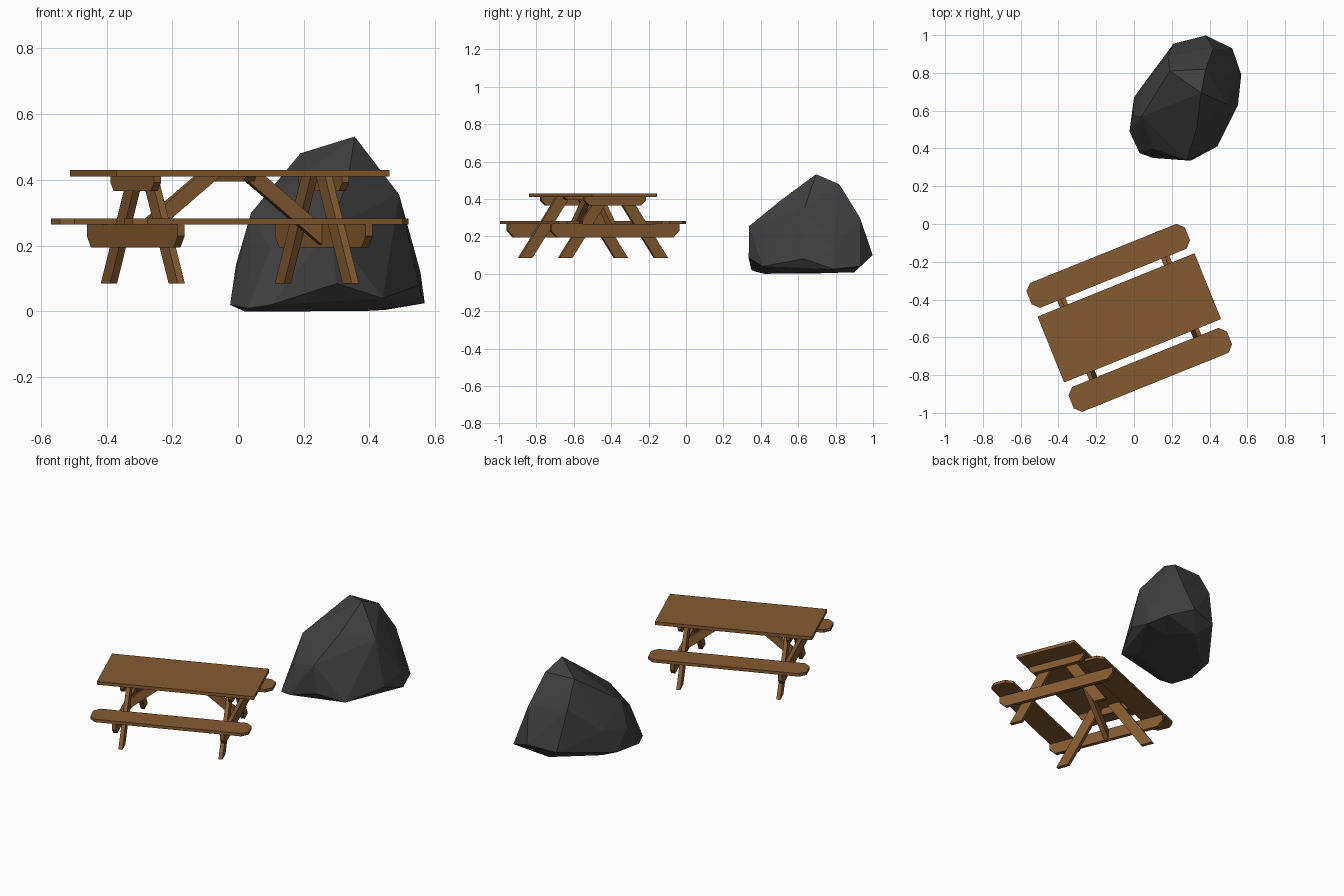
import bpy, bmesh, math
from mathutils import Matrix, Vector

if "Cube" in bpy.data.objects:
    bpy.data.objects.remove(bpy.data.objects["Cube"])


def material(name, rgb):
    m = bpy.data.materials.new(name)
    m.diffuse_color = (*rgb, 1)
    m.use_nodes = True
    m.node_tree.nodes["Principled BSDF"].inputs["Base Color"].default_value = m.diffuse_color
    return m


WOOD = material("brown wood", (0.235, 0.105, 0.03))
STONE = material("dark grey stone", (0.052, 0.052, 0.053))

# Table's own frame: u along the top, v across it, z up
TABLE = Matrix.Translation((-0.025, -0.497, 0)) @ Matrix.Rotation(math.radians(22), 4, 'Z')


def finish(name, bm, mat):
    bmesh.ops.recalc_face_normals(bm, faces=bm.faces)
    me = bpy.data.meshes.new(name)
    bm.to_mesh(me)
    bm.free()
    me.materials.append(mat)
    ob = bpy.data.objects.new(name, me)
    bpy.context.collection.objects.link(ob)
    return ob


def prism(name, profile, axis, a, b):
    """Extrude a 2D profile along u, v or z from a to b, in the table's frame."""
    place = {'u': lambda p, t: (t, p[0], p[1]),
             'v': lambda p, t: (p[0], t, p[1]),
             'z': lambda p, t: (p[0], p[1], t)}[axis]
    bm = bmesh.new()
    lo = [bm.verts.new(TABLE @ Vector(place(p, a))) for p in profile]
    hi = [bm.verts.new(TABLE @ Vector(place(p, b))) for p in profile]
    bm.faces.new(lo)
    bm.faces.new(hi)
    n = len(profile)
    for i in range(n):
        j = (i + 1) % n
        bm.faces.new((lo[i], lo[j], hi[j], hi[i]))
    return finish(name, bm, WOOD)


def beam(h, z0, z1, cut):
    """Cross beam profile with the lower corners cut off."""
    return [(-h, z1), (h, z1), (h, z0 + cut), (h - cut, z0), (cut - h, z0), (-h, z0 + cut)]


# Table top
prism("table_top", [(-.448, -.188), (.448, -.188), (.448, .188), (-.448, .188)], 'z', .41, .43)

# Benches with cut corners
L, W, C = .452, .071, .034
for s, side in ((-1, "front"), (1, "back")):
    v = s * .297
    prism(side + "_bench",
          [(-L, v - W + C), (-L + C, v - W), (L - C, v - W), (L, v - W + C),
           (L, v + W - C), (L - C, v + W), (-L + C, v + W), (-L, v + W - C)], 'z', .265, .283)

# Cleat under the middle of the top
prism("middle_cleat", beam(.17, .395, .41, .014), 'u', -.018, .018)

# End frames: two beams, two splayed legs and a diagonal brace at each end
for e, end in ((-1, "left"), (1, "right")):
    prism(end + "_seat_beam", beam(.369, .195, .265, .034), 'u', e * .297, e * .320)
    prism(end + "_top_beam", beam(.177, .366, .41, .026), 'u', e * .297, e * .320)
    for s, side in ((-1, "front"), (1, "back")):
        prism(f"{end}_{side}_leg",
              [(s * .238, .085), (s * .313, .085), (s * .097, .41), (s * .022, .41)],
              'u', e * .274, e * .297)
    prism(end + "_brace",
          [(e * .038, .41), (e * .113, .41), (e * .297, .263), (e * .297, .203)],
          'v', -.015, .015)

# Boulder: faceted hull around its main corners
corners = [
    # foot
    (.02, .45, 0), (.15, .42, 0), (.40, .52, .002), (.45, .80, .005), (.30, .90, .008), (.08, .70, .002),
    # widest ring
    (-.024, .49, .02), (.03, .375, .01), (.10, .35, .02), (.30, .335, .085), (.44, .41, .04),
    (.55, .63, .08), (.568, .79, .025), (.52, .93, .04), (.38, .998, .10), (.21, .955, .08), (0, .67, .03),
    # shoulders
    (-.006, .58, .143), (.04, .57, .30), (.28, .338, .255), (.10, .40, .19), (.49, .635, .356),
    (.555, .79, .12), (.42, .93, .30), (.18, .89, .33), (.05, .74, .17),
    # crown
    (.333, .51, .395), (.19, .81, .481), (.38, .82, .478), (.355, .695, .532)]
bm = bmesh.new()
for c in corners:
    bm.verts.new(c)
bmesh.ops.convex_hull(bm, input=bm.verts)
bmesh.ops.delete(bm, geom=[v for v in bm.verts if not v.link_faces], context='VERTS')
finish("boulder", bm, STONE)
